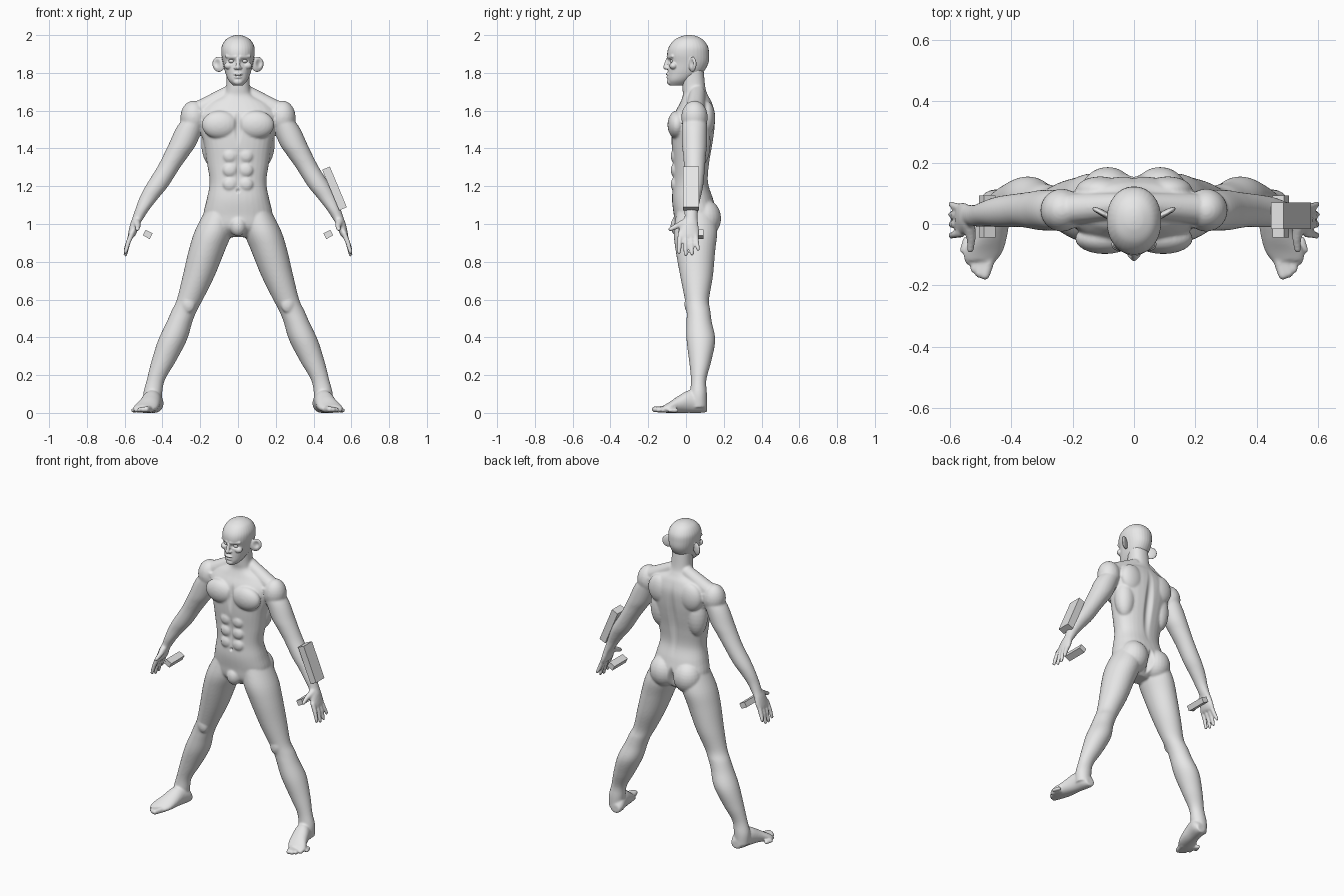
import bpy
import bmesh
from math import sin, cos, pi, copysign, radians
from mathutils import Vector, Matrix, Euler

default_cube = bpy.data.objects.get("Cube")
if default_cube:
    bpy.data.objects.remove(default_cube, do_unlink=True)

clay = bpy.data.materials.new("light grey clay")
clay.use_nodes = True
clay.diffuse_color = (0.8, 0.8, 0.8, 1)
clay.node_tree.nodes["Principled BSDF"].inputs["Base Color"].default_value = clay.diffuse_color


def loft(mesh, sections, along="z", power=2.0, sides=32, steps=5):
    """Smooth tube through sections of (x, y, z, half width, half depth)."""
    keys = [Vector(section) for section in sections]
    keys = [keys[0]] + keys + [keys[-1]]
    smooth_keys = []
    for a, b, c, d in zip(keys, keys[1:], keys[2:], keys[3:]):
        for step in range(steps):
            t = step / steps
            smooth_keys.append((b * 2 + (c - a) * t + (a * 2 - b * 5 + c * 4 - d) * t * t
                                + (b * 3 - a - c * 3 + d) * t * t * t) / 2)
    smooth_keys.append(keys[-1])
    rings = []
    for x, y, z, wide, deep in smooth_keys:
        ring = []
        for side in range(sides):
            angle = 2 * pi * side / sides
            u = copysign(abs(cos(angle)) ** (2 / power), cos(angle)) * wide
            v = copysign(abs(sin(angle)) ** (2 / power), sin(angle)) * deep
            offset = Vector((u, v, 0)) if along == "z" else Vector((u, 0, v))
            ring.append(mesh.verts.new(Vector((x, y, z)) + offset))
        rings.append(ring)
    for low, high in zip(rings, rings[1:]):
        for i in range(sides):
            j = (i + 1) % sides
            mesh.faces.new((low[i], low[j], high[j], high[i]))
    mesh.faces.new(rings[0])
    mesh.faces.new(rings[-1])


def ball(mesh, centre, radii, turn=(0, 0, 0)):
    """Ellipsoid."""
    matrix = Matrix.Translation(centre) @ Euler(turn).to_matrix().to_4x4() @ Matrix.Diagonal((*radii, 1))
    bmesh.ops.create_uvsphere(mesh, u_segments=24, v_segments=14, radius=1, matrix=matrix)


def capsule(mesh, start, end, start_radius, end_radius):
    """Tapered rod with round ends."""
    start, end = Vector(start), Vector(end)
    direction = end - start
    matrix = Matrix.Translation((start + end) / 2) @ direction.to_track_quat("Z", "Y").to_matrix().to_4x4()
    bmesh.ops.create_cone(mesh, cap_ends=True, segments=16, radius1=start_radius,
                          radius2=end_radius, depth=direction.length, matrix=matrix)
    ball(mesh, start, [start_radius] * 3)
    ball(mesh, end, [end_radius] * 3)


def mirror_copy(mesh):
    """Add the opposite half of everything built so far."""
    copy = bmesh.ops.duplicate(mesh, geom=mesh.verts[:] + mesh.edges[:] + mesh.faces[:])["geom"]
    verts = [item for item in copy if isinstance(item, bmesh.types.BMVert)]
    bmesh.ops.scale(mesh, vec=(-1, 1, 1), verts=verts)


def add_object(name, mesh):
    bmesh.ops.recalc_face_normals(mesh, faces=mesh.faces[:])
    data = bpy.data.meshes.new(name)
    mesh.to_mesh(data)
    mesh.free()
    data.materials.append(clay)
    thing = bpy.data.objects.new(name, data)
    bpy.context.scene.collection.objects.link(thing)
    return thing


def fuse(thing, voxel, rounds, dents):
    """Melt overlapping forms into one skin, then press in the dents."""
    remesh = thing.modifiers.new("fuse", "REMESH")
    remesh.mode = "VOXEL"
    remesh.voxel_size = voxel
    relax = thing.modifiers.new("relax", "SMOOTH")
    relax.factor = 0.5
    relax.iterations = rounds
    graph = bpy.context.evaluated_depsgraph_get()
    data = bpy.data.meshes.new_from_object(thing.evaluated_get(graph))
    thing.modifiers.clear()
    thing.data = data
    data.materials.clear()
    data.materials.append(clay)
    for centre, radii, depth in dents:
        for vert in data.vertices:
            x, y, z = vert.co
            far = (((abs(x) - centre[0]) / radii[0]) ** 2 + ((y - centre[1]) / radii[1]) ** 2
                   + ((z - centre[2]) / radii[2]) ** 2)
            if far < 1:
                vert.co.y += depth * (1 - far) ** 2
    data.shade_smooth()


body = bmesh.new()

# Arm, from shoulder to palm
loft(body, [(.20, .045, 1.60, .05, .06), (.25, .045, 1.52, .07, .066), (.295, .045, 1.42, .073, .066),
            (.33, .045, 1.36, .067, .06), (.37, .045, 1.295, .061, .055), (.43, .04, 1.2, .06, .051),
            (.47, .035, 1.14, .051, .043), (.505, .028, 1.08, .038, .037), (.53, .027, 1.03, .03, .035),
            (.545, .02, 1, .026, .045), (.56, .015, .95, .022, .056), (.567, .014, .93, .017, .05)])

# Fingers and thumb
for knuckle, tip, height in ((-.03, -.038, .85), (-.001, -.002, .838), (.026, .032, .842), (.05, .064, .867)):
    capsule(body, (.562, knuckle, .95), (.582, (knuckle + tip) / 2, .9), .0145, .013)
    capsule(body, (.582, (knuckle + tip) / 2, .9), (.596, tip, height), .013, .0105)
capsule(body, (.538, 0, 1.01), (.53, -.05, .988), .022, .015)
capsule(body, (.53, -.05, .988), (.533, -.084, .972), .015, .0115)

# Leg, from hip to ankle
loft(body, [(.1, .05, 1.06, .08, .1), (.13, .05, .96, .1, .115), (.165, .05, .86, .096, .105),
            (.21, .056, .72, .084, .086), (.255, .058, .6, .069, .064), (.285, .066, .54, .067, .063),
            (.31, .07, .48, .068, .067), (.347, .079, .385, .076, .076), (.395, .075, .27, .064, .058),
            (.435, .067, .175, .048, .041), (.452, .066, .1, .05, .045), (.455, .066, .03, .045, .045)])
ball(body, (.262, .012, .575), (.035, .02, .045))

# Foot and toes
loft(body, [(.435, .112, .03, .03, .026), (.442, .08, .05, .048, .05), (.455, .02, .06, .051, .06),
            (.47, -.04, .045, .057, .045), (.49, -.09, .028, .063, .028), (.5, -.12, .02, .052, .019)], along="y")
for toe in range(5):
    radius = .019 - .0015 * toe
    capsule(body, (.465 + .02 * toe, -.1 + .003 * toe ** 2, radius),
            (.485 + .018 * toe, -.166 + .005 * toe ** 2, radius), radius, radius * .85)

# Paired muscles: chest, shoulder, upper back, flank, seat, stomach
ball(body, (.095, -.048, 1.525), (.097, .05, .075))
ball(body, (.235, .045, 1.565), (.07, .07, .088))
capsule(body, (.05, .06, 1.69), (.19, .05, 1.61), .042, .05)
ball(body, (.11, .11, 1.56), (.08, .045, .09))
ball(body, (.13, .07, 1.43), (.065, .06, .13))
ball(body, (.085, .1, 1.03), (.09, .086, .1))
for height in (1.21, 1.285, 1.36):
    ball(body, (.042, -.06, height), (.038, .021, .037))
mirror_copy(body)

# Trunk and neck
loft(body, [(0, .04, .93, .06, .05), (0, .045, .98, .16, .1), (0, .048, 1.05, .182, .113),
            (0, .035, 1.13, .166, .109), (0, .024, 1.22, .15, .093), (0, .027, 1.32, .164, .096),
            (0, .032, 1.42, .18, .108), (0, .038, 1.5, .2, .113), (0, .046, 1.58, .21, .108),
            (0, .053, 1.64, .165, .085), (0, .05, 1.68, .085, .067), (0, .042, 1.72, .064, .061),
            (0, .035, 1.82, .06, .058)], power=2.3)
ball(body, (0, -.04, .99), (.045, .042, .055))

body_dents = [((0, .14, 1.4), (.035, .07, .27), -.016),
              ((0, .17, 1), (.025, .09, .1), -.035),
              ((0, -.09, 1.52), (.025, .06, .12), .012),
              ((0, -.08, 1.28), (.014, .04, .13), .008),
              ((0, -.075, 1.175), (.012, .03, .015), .012)]
fuse(add_object("body", body), .006, 7, body_dents)

# Face halves: ear, brow, cheek, nostril
head = bmesh.new()
ball(head, (.103, .035, 1.845), (.037, .011, .041), (0, .35, .5))
capsule(head, (.012, -.092, 1.885), (.058, -.07, 1.888), .011, .01)
ball(head, (.048, -.066, 1.838), (.026, .022, .02))
ball(head, (.012, -.098, 1.826), (.01, .012, .009))
mirror_copy(head)

# Skull and jaw
loft(head, [(0, -.045, 1.733, .025, .042), (0, -.035, 1.76, .05, .062), (0, -.005, 1.8, .067, .092),
            (0, .012, 1.85, .079, .106), (0, .011, 1.9, .088, .111), (0, .013, 1.94, .086, .103),
            (0, .015, 1.975, .066, .076), (0, .017, 1.994, .034, .04), (0, .018, 2, .008, .01)], power=2.15)

# Nose, lips, chin
capsule(head, (0, -.097, 1.872), (0, -.108, 1.83), .009, .013)
ball(head, (0, -.094, 1.793), (.025, .014, .008))
ball(head, (0, -.091, 1.777), (.022, .014, .008))
ball(head, (0, -.083, 1.753), (.026, .018, .018))

head_dents = [((.034, -.088, 1.862), (.026, .04, .018), .016),
              ((.112, .025, 1.85), (.022, .025, .028), .01),
              ((0, -.105, 1.785), (.026, .02, .005), .006)]
fuse(add_object("head", head), .0035, 4, head_dents)

# Eyes
eyes = bmesh.new()
ball(eyes, (.034, -.069, 1.862), (.016, .016, .011))
mirror_copy(eyes)
add_object("eyes", eyes).data.shade_smooth()


def block(name, centre, size, tilt):
    mesh = bmesh.new()
    matrix = (Matrix.Translation(centre) @ Matrix.Rotation(radians(tilt), 4, "Y")
              @ Matrix.Diagonal((*size, 1)))
    bmesh.ops.create_cube(mesh, size=1, matrix=matrix)
    add_object(name, mesh)


# Forearm plate and the hand grips
block("left_forearm_block", (.511, .027, 1.188), (.044, .086, .233), -22.7)
for side, name in ((1, "left_hand_bar"), (-1, "right_hand_bar")):
    block(name, (.478 * side, .025, .945), (.042, .137, .034), -27 * side)
